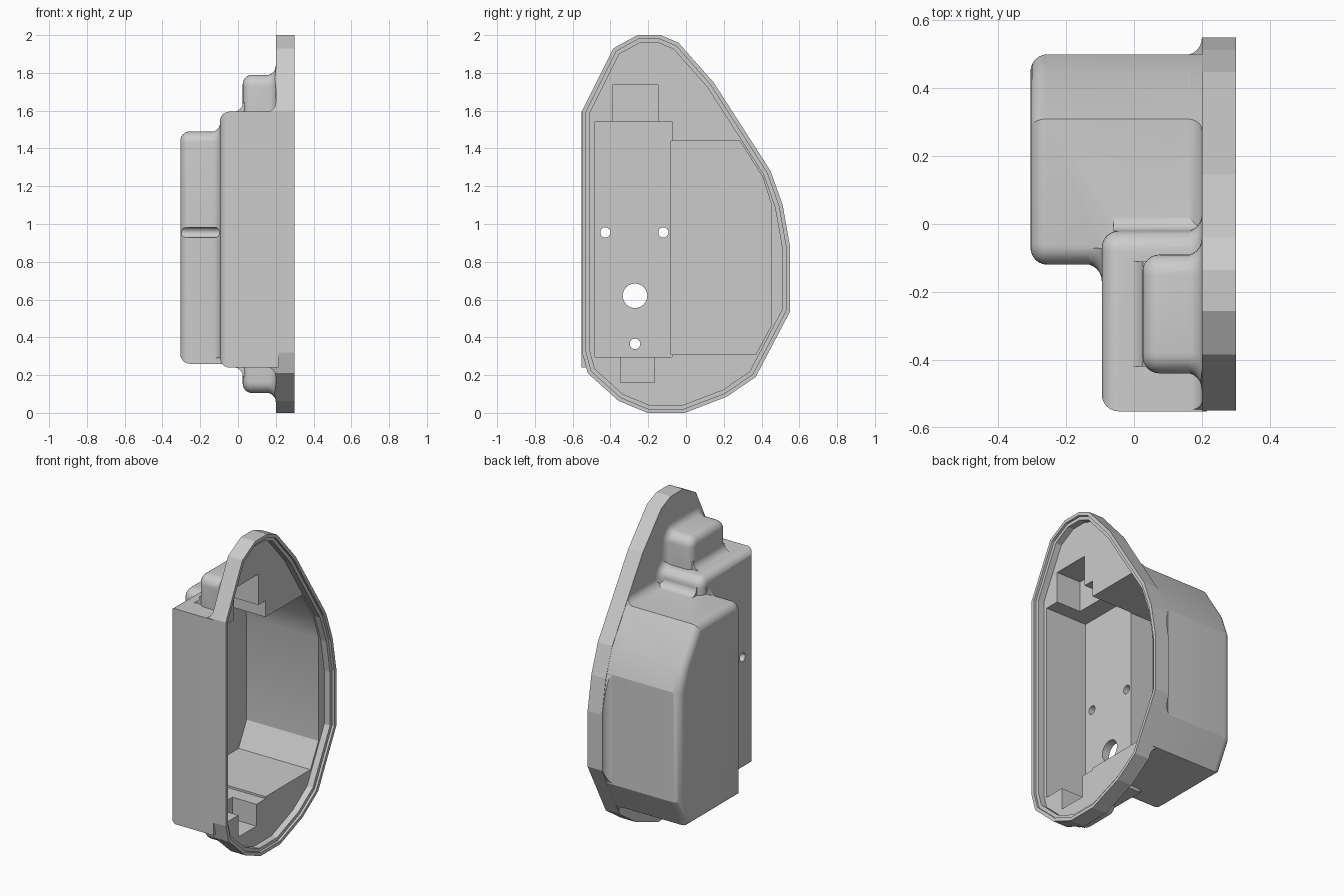
import bpy, bmesh, math
from mathutils import Vector

if "Cube" in bpy.data.objects:
    bpy.data.objects.remove(bpy.data.objects["Cube"])

R = 0.05      # fillet radius
SEG = 6       # steps per quarter round
ARC = [k / SEG * math.pi / 2 for k in range(SEG + 1)]


def offset(poly, d):
    """Mitred offset of a counter-clockwise (y, z) polygon; positive grows it."""
    out, n = [], len(poly)
    for i in range(n):
        a, b, c = (Vector(poly[(i + k) % n]) for k in (-1, 0, 1))
        e1, e2 = (b - a).normalized(), (c - b).normalized()
        n1, n2 = Vector((e1.y, -e1.x)), Vector((e2.y, -e2.x))
        out.append(tuple(b + (n1 + n2) * d / (1 + n1.dot(n2))))
    return out


def rounded(poly, corners, r=0.06):
    """Replace the given square corners with arcs."""
    out, n = [], len(poly)
    for i in range(n):
        if i not in corners:
            out.append(poly[i])
            continue
        a, b, c = (Vector(poly[(i + k) % n]) for k in (-1, 0, 1))
        u, v = (a - b).normalized() * r, (c - b).normalized() * r
        out += [tuple(b + u * (1 - math.sin(t)) + v * (1 - math.cos(t))) for t in ARC]
    return out


def rect(y0, y1, z0, z1):
    return [(y0, z0), (y1, z0), (y1, z1), (y0, z1)]


def loft(name, rings):
    """Closed solid through (x, polygon) rings with equal point counts, x rising."""
    bm = bmesh.new()
    loops = [[bm.verts.new((x, y, z)) for y, z in p] for x, p in rings]
    n = len(loops[0])
    bm.faces.new(loops[0][::-1])
    bm.faces.new(loops[-1])
    for a, b in zip(loops, loops[1:]):
        for i in range(n):
            j = (i + 1) % n
            bm.faces.new((a[i], a[j], b[j], b[i]))
    me = bpy.data.meshes.new(name)
    bm.to_mesh(me)
    bm.free()
    ob = bpy.data.objects.new(name, me)
    bpy.context.collection.objects.link(ob)
    return ob


def prism(name, poly, x0, x1):
    return loft(name, [(x0, poly), (x1, poly)])


def boolean(target, other, op):
    m = target.modifiers.new(op, 'BOOLEAN')
    m.operation, m.solver, m.object = op, 'MANIFOLD', other
    bpy.context.view_layer.objects.active = target
    bpy.ops.object.modifier_apply(modifier=m.name)
    bpy.data.objects.remove(other)


def block(poly, x0, x1):
    """Box rising towards -x with a rounded cap edge."""
    rings = [(x0 + R * (1 - math.sin(t)), offset(poly, -R * (1 - math.cos(t)))) for t in reversed(ARC)]
    return loft("block", rings + [(x1, poly)])


def flare(poly, x, x1, clip):
    """Concave fillet around the foot of a block, trimmed to a clip outline."""
    rings = [(x - R * math.cos(t), offset(poly, R * (1 - math.sin(t)) - .002)) for t in ARC]
    rings = [(x - R * (1 - math.sin(t)), offset(poly, R * (1 - math.cos(t)) - .002)) for t in ARC]
    ob = loft("flare", rings + [(x1, rings[-1][1])])
    boolean(ob, prism("clip", clip, -1, 1), 'INTERSECT')
    return ob


def cove(cx, cy, sx, sy):
    """Counter-clockwise section filling an inner corner that opens along (sx, sy)."""
    pts = [(cx - sx * .02, cy - sy * .02), (cx + sx * R, cy - sy * .02)]
    pts += [(cx + sx * (R * (1 - math.sin(t)) - .001), cy + sy * (R * (1 - math.cos(t)) - .001)) for t in ARC]
    pts.append((cx - sx * .02, cy + sy * R))
    return pts if sx * sy > 0 else pts[::-1]


# Rim outline and block footprints in (y, z), counter-clockwise
outline = [(-.55, .32), (-.52, .21), (-.358, .064), (-.204, 0), (-.008, 0), (.215, .085),
           (.369, .19), (.55, .535), (.55, .885), (.512, 1.10), (.448, 1.28), (.146, 1.75),
           (-.04, 1.96), (-.135, 2), (-.257, 2), (-.385, 1.93), (-.55, 1.60)]
main = rounded([(-.12, .26), (.405, .26), (.5, .44), (.5, 1.13), (.45, 1.27), (.31, 1.49), (-.12, 1.49)], [6])
side = rounded(rect(-.552, -.02, .24, 1.595), [2])
top_bump = rounded(rect(-.44, -.09, 1.45, 1.79), [2, 3])
low_bump = rounded(rect(-.40, -.11, .105, .45), [0, 1])

# Outer shell: rim plate, stepped blocks and the fillets at their feet
shell = prism("housing_shell", outline, .2, .3)
footprints = ((main, -.305), (side, -.095), (top_bump, .025), (low_bump, .025))
parts = []
for i, (poly, x) in enumerate(footprints):
    parts.append(block(poly, x, .212 + .003 * i))
    parts.append(flare(poly, .2, .226 + .003 * i, offset(outline, -.003)))
parts.append(flare(main, -.095, -.07, rect(-.5, -.07, .29, 1.545)))

# Coves between the stepped blocks
parts.append(prism("cove", cove(-.02, 1.49, 1, 1), -.06, .208))
for z, s, y0, y1 in ((1.595, 1, -.42, -.11), (.24, -1, -.38, -.13)):
    ob = prism("cove", cove(.025, z, -1, s), y0, y1)
    for v in ob.data.vertices:      # stand the section in x-z, running along y
        v.co = (v.co.y, v.co.x, v.co.z)
    ob.data.flip_normals()
    parts.append(ob)
for ob in parts:
    boolean(shell, ob, 'UNION')

# Hollow pockets and stepped rim
pockets = [(offset(outline, -.021), .285), (offset(outline, -.042), .245),
           ([(-.08, .31), (.37, .31), (.45, .46), (.45, 1.11), (.405, 1.25), (.285, 1.44), (-.08, 1.44)], -.255),
           (rect(-.483, -.075, .297, 1.543), -.045),
           (rect(-.39, -.147, 1.4, 1.737), .075),
           (rect(-.347, -.167, .16, .4), .077)]
for i, (poly, x) in enumerate(pockets):
    boolean(shell, prism("pocket", poly, x, .4 + .01 * i), 'DIFFERENCE')

# Screw and cable holes
for y, z, r in ((-.427, .955, .027), (-.12, .955, .027), (-.27, .62, .065), (-.27, .365, .028)):
    ring = [(y + r * math.cos(k * math.pi / 12), z + r * math.sin(k * math.pi / 12)) for k in range(24)]
    boolean(shell, prism("hole", ring, -.5, .1), 'DIFFERENCE')

# Colour and shading: smooth fillets, flat rim facets
mat = bpy.data.materials.new("light_grey")
mat.use_nodes = True
grey = (.6, .6, .6, 1)
mat.diffuse_color = grey
mat.node_tree.nodes["Principled BSDF"].inputs["Base Color"].default_value = grey
shell.data.materials.clear()
shell.data.materials.append(mat)
bpy.ops.object.select_all(action='DESELECT')
shell.select_set(True)
bpy.context.view_layer.objects.active = shell
bpy.ops.object.shade_smooth_by_angle(angle=math.radians(19))
for p in shell.data.polygons:
    p.material_index = 0
    if p.center.x > .201:
        p.use_smooth = False
